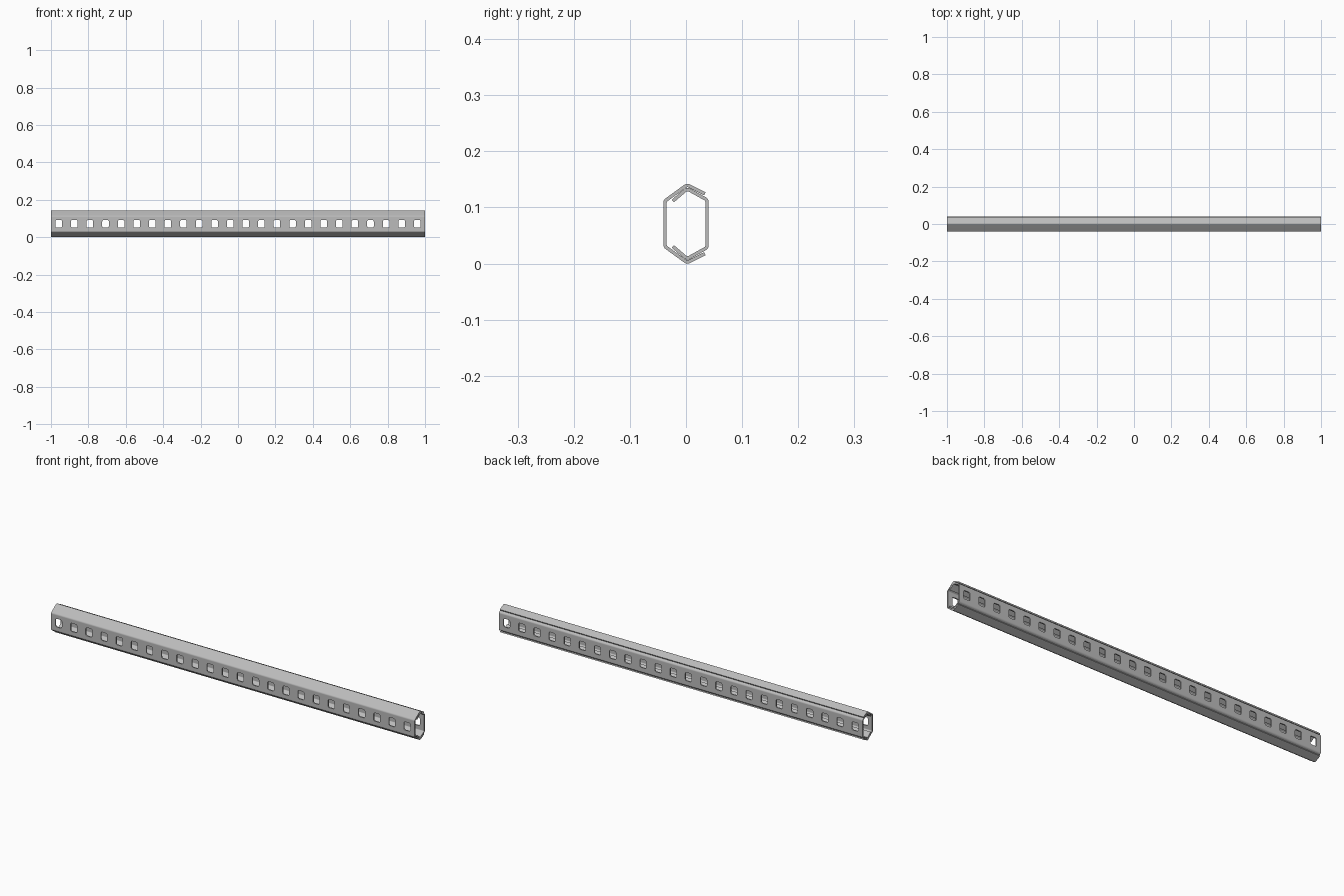
import bpy, bmesh, math
from mathutils import Vector

if "Cube" in bpy.data.objects:
    bpy.data.objects.remove(bpy.data.objects["Cube"], do_unlink=True)

HALF_LEN, MID_Z, THICK, RADIUS = 1.0, 0.071, 0.006, 0.007
HOLES = 24

steel = bpy.data.materials.new("galvanised grey")
steel.use_nodes = True
grey = (0.5, 0.5, 0.5, 1)
steel.diffuse_color = grey
steel.node_tree.nodes["Principled BSDF"].inputs["Base Color"].default_value = grey


def add_object(name, bm):
    bmesh.ops.recalc_face_normals(bm, faces=bm.faces)
    mesh = bpy.data.meshes.new(name)
    bm.to_mesh(mesh)
    bm.free()
    mesh.materials.append(steel)
    obj = bpy.data.objects.new(name, mesh)
    bpy.context.collection.objects.link(obj)
    return obj


def strip_outline(points, segments=5):
    """Closed outline of a bent sheet along a centre line with rounded bends."""
    pts = [Vector(p) for p in points]
    left, right = [], []

    def put(p, normal):
        left.append(p + normal * THICK / 2)
        right.append(p - normal * THICK / 2)

    def perp(d):
        return Vector((-d.y, d.x))

    put(pts[0], perp((pts[1] - pts[0]).normalized()))
    for a, b, c in zip(pts, pts[1:], pts[2:]):
        d0, d1 = (b - a).normalized(), (c - b).normalized()
        turn = d0.angle_signed(d1)          # positive means clockwise
        side = -1 if turn > 0 else 1
        start = b - d0 * RADIUS * math.tan(abs(turn) / 2)
        centre = start + perp(d0) * RADIUS * side
        for i in range(segments + 1):
            ang = -turn * i / segments
            n0 = perp(d0)
            n = Vector((n0.x * math.cos(ang) - n0.y * math.sin(ang),
                        n0.x * math.sin(ang) + n0.y * math.cos(ang)))
            put(centre - n * RADIUS * side, n)
    put(pts[-1], perp((pts[-1] - pts[-2]).normalized()))
    return left + right[::-1]


def channel(name, upper):
    # Mirror the upper half of the section, then extrude along the length
    lower = [(y, 2 * MID_Z - z) for y, z in reversed(upper)]
    bm = bmesh.new()
    verts = [bm.verts.new((-HALF_LEN, p.x, p.y)) for p in strip_outline(upper + lower)]
    end = bm.faces.new(verts)
    new = bmesh.ops.extrude_face_region(bm, geom=[end], use_keep_orig=True)["geom"]
    bmesh.ops.translate(bm, vec=(2 * HALF_LEN, 0, 0),
                        verts=[v for v in new if isinstance(v, bmesh.types.BMVert)])
    return add_object(name, bm)


# Row of rounded square punches that pass through both walls
bm = bmesh.new()
pitch = 2 * HALF_LEN / HOLES
for i in range(HOLES):
    cube = bmesh.ops.create_cube(bm, size=1)["verts"]
    bmesh.ops.scale(bm, vec=(0.035, 0.2, 0.041), verts=cube)
    bmesh.ops.translate(bm, vec=(-HALF_LEN + pitch * (i + 0.5), 0, MID_Z), verts=cube)
corners = [e for e in bm.edges if abs(e.verts[0].co.y - e.verts[1].co.y) > 0.1]
bmesh.ops.bevel(bm, geom=corners, offset=0.007, segments=3, profile=0.5, affect='EDGES')
punch = add_object("hole_punch", bm)
punch.hide_render = True

# Two nested bent channels: lip end, ridge, wall corner
channels = [
    channel("front_channel", [(0.0335, 0.1245), (0.002, 0.1403), (-0.0375, 0.1116)]),
    channel("back_channel", [(-0.0235, 0.1115), (0.002, 0.1333), (0.0375, 0.1135)]),
]

for obj in channels:
    cut = obj.modifiers.new("holes", 'BOOLEAN')
    cut.operation, cut.solver, cut.object = 'DIFFERENCE', 'EXACT', punch
    bpy.ops.object.select_all(action='DESELECT')
    obj.select_set(True)
    bpy.context.view_layer.objects.active = obj
    bpy.ops.object.modifier_apply(modifier=cut.name)
    bpy.ops.object.shade_smooth_by_angle(angle=math.radians(35))
    weighted = obj.modifiers.new("flat_walls", 'WEIGHTED_NORMAL')
    weighted.keep_sharp = True

bpy.data.objects.remove(punch, do_unlink=True)
